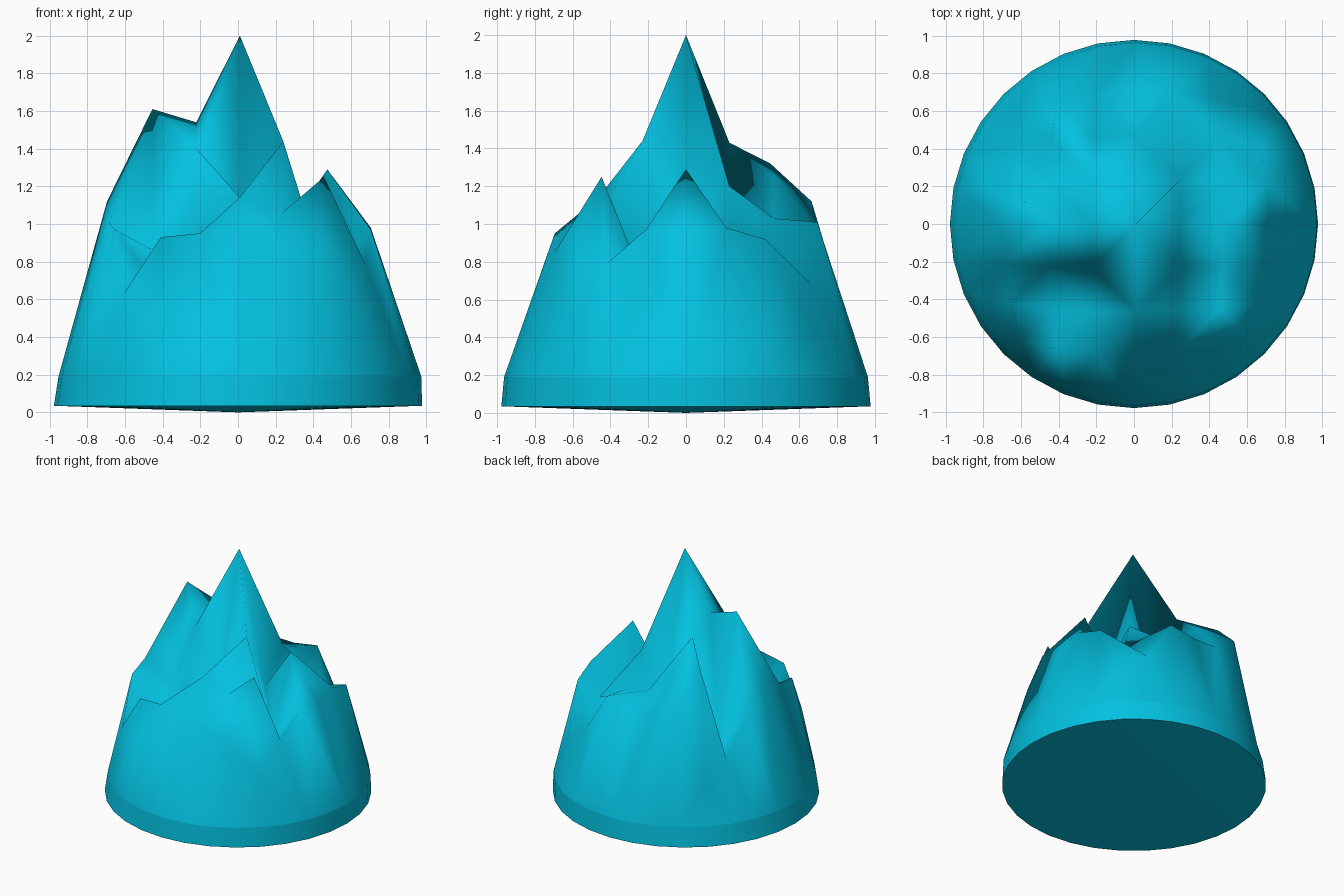
import bpy, bmesh, math
from mathutils import Vector

cube = bpy.data.objects.get("Cube")
if cube:
    bpy.data.objects.remove(cube, do_unlink=True)

N = 4            # rings from the summit to the rim
RADIUS = 0.963
FLARE = 1.015    # the foot is slightly wider than the slopes
SPACING = 0.231
LEAN = 0.01      # summit sits a little to one side
RIM_TOP, RIM_LOW = 0.19, 0.035

# Peak and valley heights in hundredths, rows from front to back
HEIGHTS = [
    [63, 93, 95, 92, 85, 75, 55],
    [97, 68, 75, 114, 106, 125, 79],
    [101, 86, 140, 100, 144, 70, 97],
    [112, 161, 154, 200, 95, 129, 94],
    [91, 60, 143, 95, 120, 72, 98],
    [63, 132, 126, 103, 97, 85, 92],
    [50, 112, 98, 97, 101, 68, 55],
]

# Cells that fold inward as gullies instead of outward as ridges
GULLIES = {(1, -2), (1, -1), (1, 0), (2, -2), (-2, 0), (-3, 1),
           (-3, -3), (-2, -2), (-1, 2)}


def rim_angle(i, j):
    """Even angular steps around a square ring of grid points."""
    m = max(abs(i), abs(j))
    if m == 0:
        return 0.0
    if abs(i) >= abs(j):
        a = math.pi / 4 * j / m
        return a if i > 0 else math.pi - a
    a = math.pi / 4 * i / m
    return math.pi / 2 - a if j > 0 else a - math.pi / 2


def ground_point(i, j):
    """Square grid in the middle, blending to a circle at the rim."""
    m = max(abs(i), abs(j))
    a = rim_angle(i, j)
    circle = Vector((math.cos(a), math.sin(a))) * RADIUS * m / N
    p = Vector((i, j)) * SPACING
    p = p.lerp(circle, (m / N) ** 3)
    z = RIM_TOP if m == N else HEIGHTS[j + N - 1][i + N - 1] / 100
    return Vector((p.x + LEAN, p.y, z))


def build_mountain():
    bm = bmesh.new()
    span = range(-N, N + 1)
    grid = {(i, j): bm.verts.new(ground_point(i, j)) for i in span for j in span}

    # Slopes: split cells along the higher diagonal, or the lower in gullies
    for i in range(-N, N):
        for j in range(-N, N):
            a, b = grid[i, j], grid[i + 1, j]
            c, d = grid[i + 1, j + 1], grid[i, j + 1]
            rising = a.co.z + c.co.z >= b.co.z + d.co.z
            if rising != ((i, j) in GULLIES):
                tris = ((a, b, c), (a, c, d))
            else:
                tris = ((a, b, d), (b, c, d))
            for tri in tris:
                bm.faces.new(tri)

    # Upright band around the foot
    keys = [k for k in grid if max(abs(k[0]), abs(k[1])) == N]
    keys.sort(key=lambda k: rim_angle(*k) % math.tau)
    upper = [grid[k] for k in keys]
    lower = [bm.verts.new(((v.co.x - LEAN) * FLARE, v.co.y * FLARE, RIM_LOW))
             for v in upper]
    centre = bm.verts.new((0, 0, 0))

    # Band faces and the shallow underside
    for n in range(len(upper)):
        k = (n + 1) % len(upper)
        bm.faces.new((lower[n], lower[k], upper[k], upper[n]))
        bm.faces.new((centre, lower[k], lower[n]))

    bmesh.ops.recalc_face_normals(bm, faces=bm.faces)
    for f in bm.faces:
        f.smooth = True
    # Crisp edges above and below the band
    rims = set(upper), set(lower)
    for e in bm.edges:
        if any(set(e.verts) <= r for r in rims):
            e.smooth = False

    mesh = bpy.data.meshes.new("mountain")
    bm.to_mesh(mesh)
    bm.free()
    obj = bpy.data.objects.new("mountain", mesh)
    bpy.context.collection.objects.link(obj)
    return obj


def make_material(name, rgb):
    mat = bpy.data.materials.new(name)
    mat.use_nodes = True
    colour = (*rgb, 1)
    mat.diffuse_color = colour
    mat.node_tree.nodes["Principled BSDF"].inputs["Base Color"].default_value = colour
    return mat


mountain = build_mountain()
mountain.data.materials.append(make_material("cyan rock", (0.001, 0.53, 0.74)))
